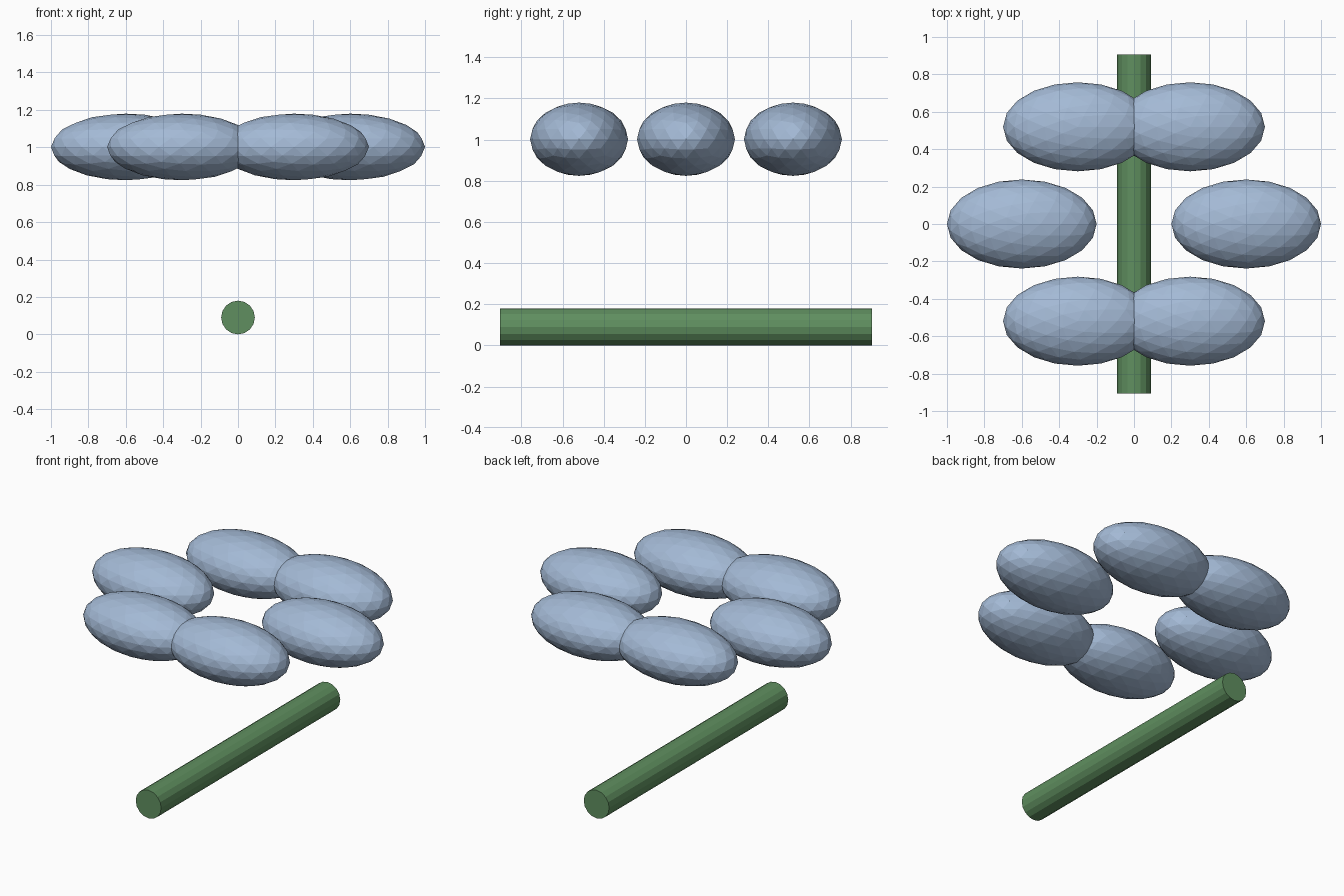
import bpy
from math import cos, sin, radians

cube = bpy.data.objects.get("Cube")
if cube:
    bpy.data.objects.remove(cube, do_unlink=True)


def make_material(name, rgb):
    mat = bpy.data.materials.new(name)
    mat.use_nodes = True
    color = (*rgb, 1.0)
    mat.diffuse_color = color
    mat.node_tree.nodes["Principled BSDF"].inputs["Base Color"].default_value = color
    return mat


def finish(name, mat):
    obj = bpy.context.object
    obj.name = obj.data.name = name
    obj.data.materials.append(mat)
    bpy.ops.object.shade_flat()
    return obj


petal_blue = make_material("petal blue", (0.37, 0.49, 0.67))
stem_green = make_material("stem green", (0.115, 0.275, 0.115))

# Stem: faceted rod lying along y
STEM_RADIUS = 0.09
bpy.ops.mesh.primitive_cylinder_add(
    vertices=16, radius=STEM_RADIUS, depth=1.81,
    location=(0, 0, STEM_RADIUS), rotation=(radians(90), 0, 0))
finish("stem", stem_green)

# Petals: ring of faceted ellipsoids, all stretched along x
PETALS, RING_RADIUS, PETAL_HEIGHT = 6, 0.6, 1.002
for i in range(PETALS):
    angle = radians(360 * i / PETALS)
    bpy.ops.mesh.primitive_ico_sphere_add(
        subdivisions=3, radius=1,
        location=(RING_RADIUS * cos(angle), RING_RADIUS * sin(angle), PETAL_HEIGHT))
    petal = finish(f"petal_{i + 1}", petal_blue)
    petal.scale = (0.4, 0.238, 0.178)
